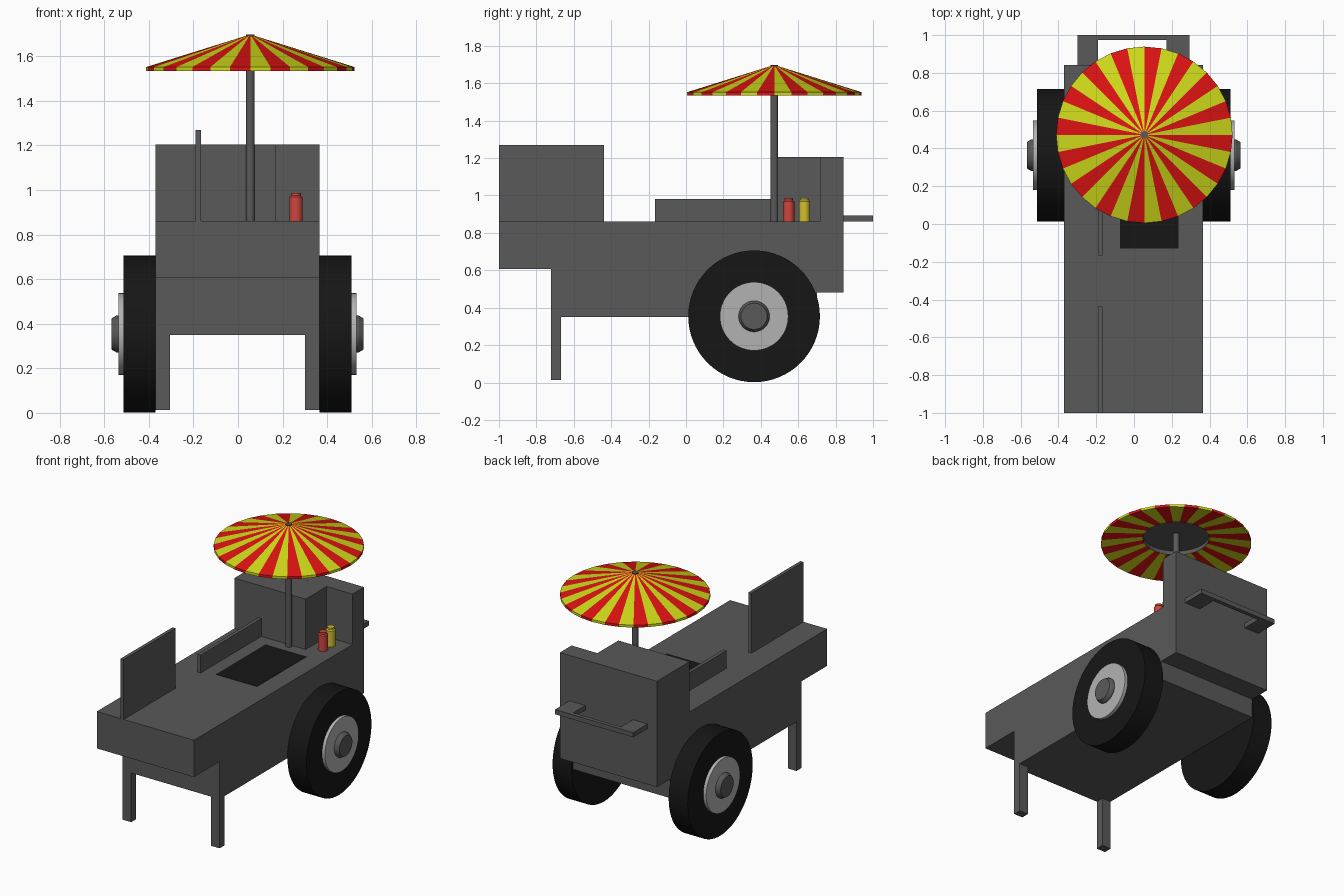
import bpy, bmesh
from math import sin, cos, pi, radians
from mathutils import Matrix

if "Cube" in bpy.data.objects:
    bpy.data.objects.remove(bpy.data.objects["Cube"])

CX = -0.002  # mid-plane of the cart body


def material(name, r, g, b):
    m = bpy.data.materials.new(name)
    m.diffuse_color = (r, g, b, 1)
    m.use_nodes = True
    m.node_tree.nodes["Principled BSDF"].inputs["Base Color"].default_value = m.diffuse_color
    return m


DARK = material("dark_grey", 0.1, 0.1, 0.1)
BLACK = material("black", 0.008, 0.008, 0.008)
LIGHT = material("light_grey", 0.45, 0.45, 0.45)
YELLOW = material("stripe_yellow", 0.62, 0.7, 0.01)
RED = material("stripe_red", 0.72, 0.006, 0.006)
KETCHUP = material("sauce_red", 0.62, 0.06, 0.05)
MUSTARD = material("sauce_yellow", 0.65, 0.52, 0.03)


def finish(name, bm, *mats, smooth=False):
    bmesh.ops.recalc_face_normals(bm, faces=bm.faces)
    me = bpy.data.meshes.new(name)
    bm.to_mesh(me)
    bm.free()
    for m in mats:
        me.materials.append(m)
    ob = bpy.data.objects.new(name, me)
    bpy.context.collection.objects.link(ob)
    if smooth:
        bpy.ops.object.select_all(action='DESELECT')
        ob.select_set(True)
        bpy.context.view_layer.objects.active = ob
        bpy.ops.object.shade_smooth_by_angle(angle=radians(30))
    return ob


def prism(name, points, offset, mat):
    """Extrude a flat outline of 3D points by an offset."""
    bm = bmesh.new()
    face = bm.faces.new([bm.verts.new(p) for p in points])
    new = bmesh.ops.extrude_face_region(bm, geom=[face], use_keep_orig=True)["geom"]
    bmesh.ops.translate(bm, vec=offset, verts=[v for v in new if isinstance(v, bmesh.types.BMVert)])
    return finish(name, bm, mat)


def box(name, x0, x1, y0, y1, z0, z1, mat):
    pts = [(x0, y0, z0), (x1, y0, z0), (x1, y1, z0), (x0, y1, z0)]
    return prism(name, pts, (0, 0, z1 - z0), mat)


def lathe(profile, n, pick=lambda ring, i: 0):
    """Revolve (radius, z) points about z; pick gives each face's material slot."""
    bm = bmesh.new()
    rings = []
    for r, z in profile:
        if r == 0:
            rings.append([bm.verts.new((0, 0, z))] * n)
        else:
            rings.append([bm.verts.new((r * cos(2 * pi * i / n), r * sin(2 * pi * i / n), z)) for i in range(n)])
    for k, (a, b) in enumerate(zip(rings, rings[1:])):
        for i in range(n):
            j = (i + 1) % n
            verts = list(dict.fromkeys((a[i], a[j], b[j], b[i])))
            bm.faces.new(verts).material_index = pick(k, i)
    return bm


# Cart body with its rear wall, one side profile pulled across the width
side = [(-1, 0.86), (-1, 0.607), (-0.722, 0.607), (-0.722, 0.35), (0.70, 0.35),
        (0.70, 0.48), (0.843, 0.48), (0.843, 1.205), (0.717, 1.205), (0.717, 0.86)]
prism("cart_body", [(-0.37, y, z) for y, z in side], (0.736, 0, 0), DARK)
box("rear_cabinet", -0.37, 0.17, 0.49, 0.717, 0.86, 1.205, DARK)

# Upright panels and grill plate on the counter
box("front_panel", -0.19, -0.166, -1, -0.438, 0.86, 1.27, DARK)
box("counter_divider", -0.19, -0.166, -0.167, 0.49, 0.86, 0.982, DARK)
box("grill_plate", -0.075, 0.235, -0.13, 0.405, 0.858, 0.862, BLACK)

# U-shaped push handle
handle = [(-0.30, 0.843), (-0.30, 1.0), (0.293, 1.0), (0.293, 0.843),
          (0.173, 0.843), (0.173, 0.973), (-0.19, 0.973), (-0.19, 0.843)]
prism("push_handle", [(x, y, 0.862) for x, y in handle], (0, 0, 0.032), DARK)

# Front legs and wheels on both sides
tyre = [(0, 0), (0.352, 0), (0.352, 0.144), (0, 0.144)]
disc = [(0, 0.14), (0.183, 0.14), (0.183, 0.166), (0, 0.166)]
cap = [(0, 0.16), (0.083, 0.16), (0.083, 0.175), (0.07, 0.197), (0, 0.197)]
for s, label in ((-1, "left"), (1, "right")):
    xs = sorted((CX + s * 0.368, CX + s * 0.302))
    box(label + "_front_leg", *xs, -0.722, -0.668, 0.013, 0.35, DARK)
    place = Matrix.Translation((CX + s * 0.368, 0.364, 0.354)) @ Matrix.Rotation(s * pi / 2, 4, 'Y')
    for part, prof, mat in (("tyre", tyre, BLACK), ("wheel_disc", disc, LIGHT), ("hub_cap", cap, DARK)):
        bm = lathe(prof, 64)
        bm.transform(place)
        finish(f"{label}_{part}", bm, mat, smooth=True)

# Striped parasol with a grey recess under the crown, and its pole
canopy = [(0, 1.698), (0.467, 1.552), (0.467, 1.535), (0.205, 1.575), (0.205, 1.603), (0, 1.603)]
bm = lathe(canopy, 32, lambda k, i: 2 if k >= 3 else i % 2)
bm.transform(Matrix.Translation((0.055, 0.472, 0)))
finish("parasol_canopy", bm, YELLOW, RED, DARK)
bm = lathe([(0, 0.86), (0.02, 0.86), (0.02, 1.698), (0, 1.698)], 24)
bm.transform(Matrix.Translation((0.055, 0.472, 0)))
finish("parasol_pole", bm, DARK, smooth=True)

# Sauce bottles
bottle = [(0, 0.86), (0.03, 0.86), (0.03, 0.968), (0.023, 0.975), (0.023, 0.987), (0, 0.987)]
for label, y, mat in (("red", 0.549, KETCHUP), ("yellow", 0.633, MUSTARD)):
    bm = lathe(bottle, 24)
    bm.transform(Matrix.Translation((0.26, y, 0)))
    finish(label + "_sauce_bottle", bm, mat, smooth=True)
